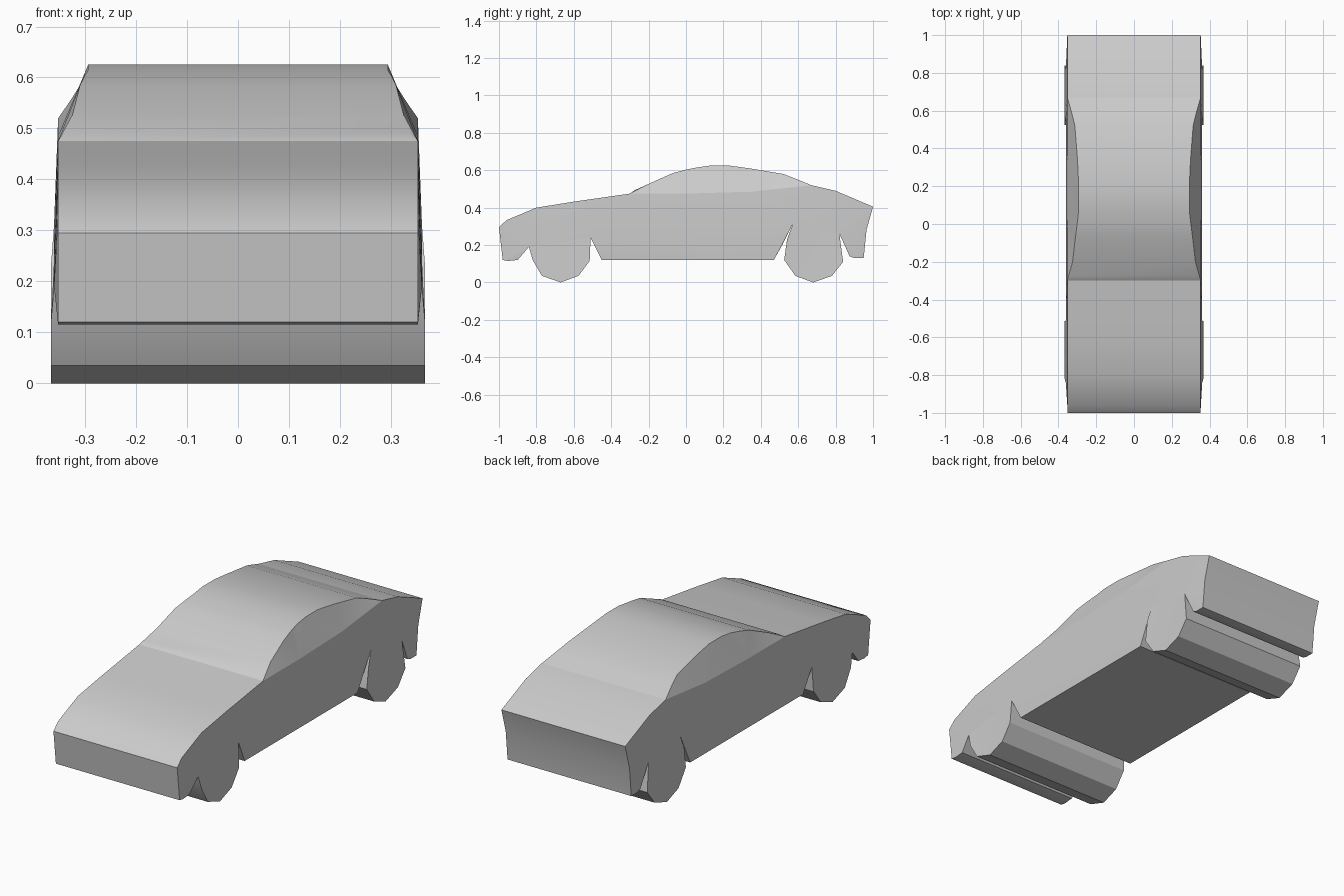
import bpy, bmesh, math

if "Cube" in bpy.data.objects:
    bpy.data.objects.remove(bpy.data.objects["Cube"])

W = 0.353   # half width of the body
T = 0.367   # half width over the tyres

# Shared seams where the parts meet: (y, z, half width)
BELT = [(-0.30, 0.475, W), (0.0, 0.475, W), (0.35, 0.485, W), (0.67, 0.52, W)]
FRONT_SEAM = [(-0.84, 0.19, 0.361), (-0.51, 0.24, 0.361)]
REAR_SEAM = [(0.57, 0.31, 0.361), (0.82, 0.26, 0.361)]
SEAMS = (BELT, FRONT_SEAM, REAR_SEAM)


def build_part(name, profile):
    """Span a side profile across the car; seam edges stay open."""
    bm = bmesh.new()
    left = [bm.verts.new((-w, y, z)) for y, z, w in profile]
    right = [bm.verts.new((w, y, z)) for y, z, w in profile]
    n = len(profile)
    for i in range(n):
        j = (i + 1) % n
        if any(profile[i] in s and profile[j] in s for s in SEAMS):
            continue
        bm.faces.new((left[i], left[j], right[j], right[i]))
    caps = [bm.faces.new(left), bm.faces.new(right[::-1])]
    bmesh.ops.triangulate(bm, faces=caps)
    bmesh.ops.recalc_face_normals(bm, faces=bm.faces)
    # Profiles run clockwise seen from +x, so the right side must face outward
    side = max(bm.faces, key=lambda f: f.calc_center_median().x)
    if side.normal.x < 0:
        bmesh.ops.reverse_faces(bm, faces=bm.faces)
    mesh = bpy.data.meshes.new(name)
    bm.to_mesh(mesh)
    bm.free()
    obj = bpy.data.objects.new(name, mesh)
    bpy.context.collection.objects.link(obj)
    bpy.ops.object.select_all(action='DESELECT')
    obj.select_set(True)
    bpy.context.view_layer.objects.active = obj
    bpy.ops.object.shade_smooth_by_angle(angle=math.radians(25))
    return obj


def flat(points, w):
    return [(y, z, w) for y, z in points]


# Lower body: nose and hood, belt, tail, then the underside with wheel notches
hood = flat([(-0.98, 0.12), (-1.0, 0.295), (-0.96, 0.333), (-0.80, 0.40),
             (-0.60, 0.432)], W)
tail = flat([(0.80, 0.49), (1.0, 0.405), (0.965, 0.28), (0.95, 0.13),
             (0.90, 0.13), (0.875, 0.14)], W)
sill = flat([(0.525, 0.22), (0.47, 0.12), (-0.45, 0.12)], W)
chin = flat([(-0.90, 0.12), (-0.95, 0.115)], W)
build_part("lower_body",
           hood + BELT + tail + REAR_SEAM[::-1] + sill + FRONT_SEAM[::-1] + chin)

# Cabin: narrows toward the roof, closed below by the belt seam
roof = [(-0.275, 0.493, 0.335), (-0.20, 0.527, 0.325), (-0.07, 0.585, 0.31),
        (0.0, 0.603, 0.301), (0.06, 0.615, 0.294), (0.13, 0.625, 0.294),
        (0.23, 0.625, 0.294), (0.34, 0.61, 0.299), (0.52, 0.58, 0.313),
        (0.59, 0.553, 0.33)]
build_part("cabin", [BELT[0]] + roof + BELT[:0:-1])

# Wheel pairs: faceted rollers spanning the full width
build_part("front_wheels", FRONT_SEAM + flat(
    [(-0.515, 0.115), (-0.575, 0.035), (-0.67, 0.0), (-0.77, 0.035),
     (-0.82, 0.12)], T))
build_part("rear_wheels", REAR_SEAM + flat(
    [(0.84, 0.11), (0.78, 0.035), (0.68, 0.0), (0.585, 0.035),
     (0.525, 0.12), (0.54, 0.23)], T))
